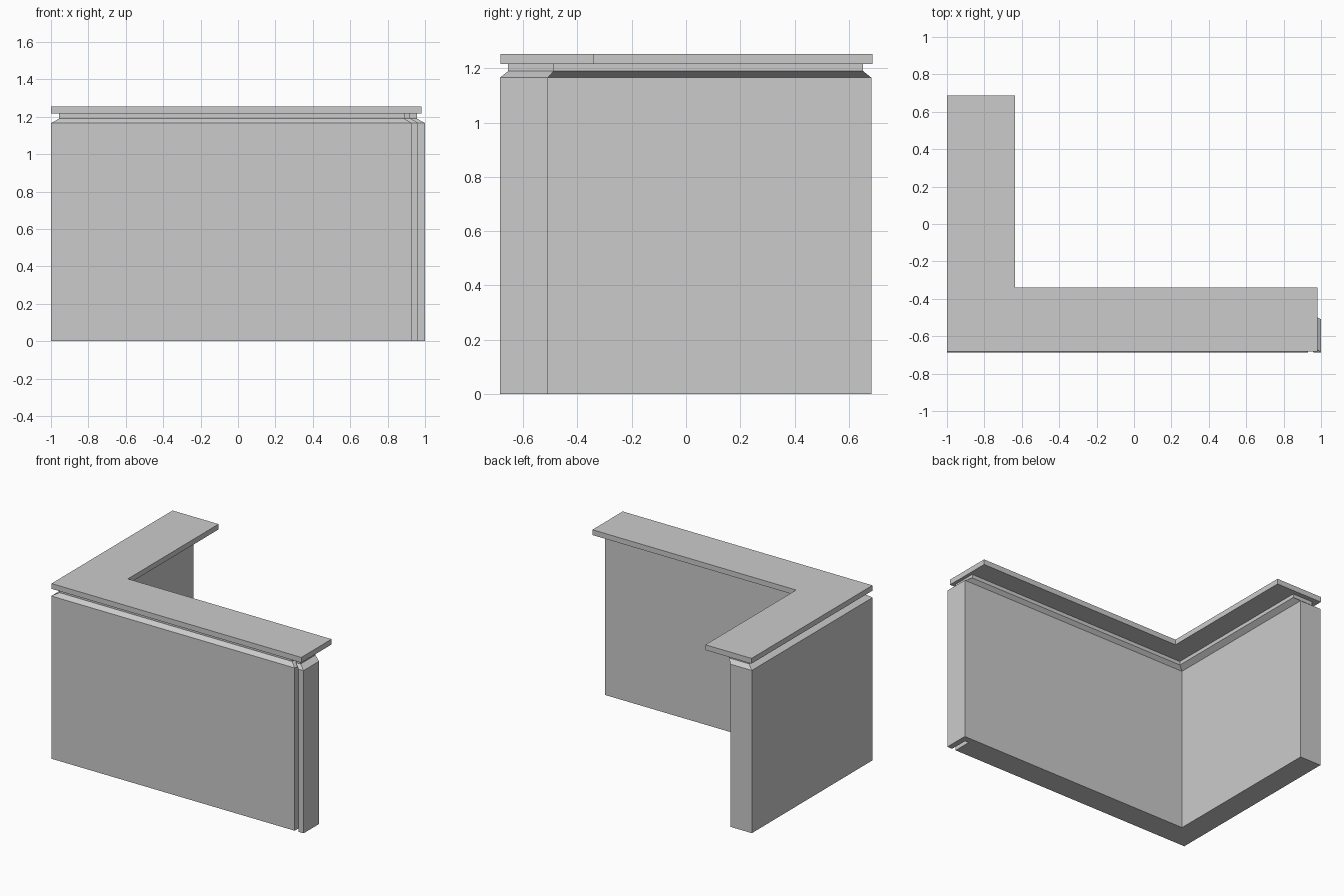
import bpy
import bmesh

if "Cube" in bpy.data.objects:
    bpy.data.objects.remove(bpy.data.objects["Cube"])


def loft(name, outline, levels):
    """Stack a plan outline at (z, scale) levels into a closed solid."""
    bm = bmesh.new()
    rings = [[bm.verts.new((x * s, y * s, z)) for x, y in outline] for z, s in levels]
    n = len(outline)
    for low, high in zip(rings, rings[1:]):
        for i in range(n):
            j = (i + 1) % n
            bm.faces.new((low[i], low[j], high[j], high[i]))
    bm.faces.new(rings[0][::-1])
    bm.faces.new(rings[-1])
    bmesh.ops.recalc_face_normals(bm, faces=bm.faces)
    mesh = bpy.data.meshes.new(name)
    bm.to_mesh(mesh)
    bm.free()
    obj = bpy.data.objects.new(name, mesh)
    bpy.context.collection.objects.link(obj)
    return obj


# L-shaped wall with a vertical groove near the right end of the front face
wall = [(-1, -0.686), (0.93, -0.686), (0.93, -0.555), (0.96, -0.555),
        (0.96, -0.686), (1, -0.686), (1, -0.51), (-0.833, -0.51),
        (-0.833, 0.683), (-1, 0.683)]
# Wall, then a shoulder drawn in towards the centre, then an upright neck
loft("counter_base", wall, [(0, 1), (1.166, 1), (1.19, 0.956), (1.216, 0.956)])

# Wide L-shaped counter top
top = [(-1, -0.683), (0.98, -0.683), (0.98, -0.34), (-0.635, -0.34),
       (-0.635, 0.687), (-1, 0.687)]
loft("counter_top", top, [(1.216, 1), (1.254, 1)])
